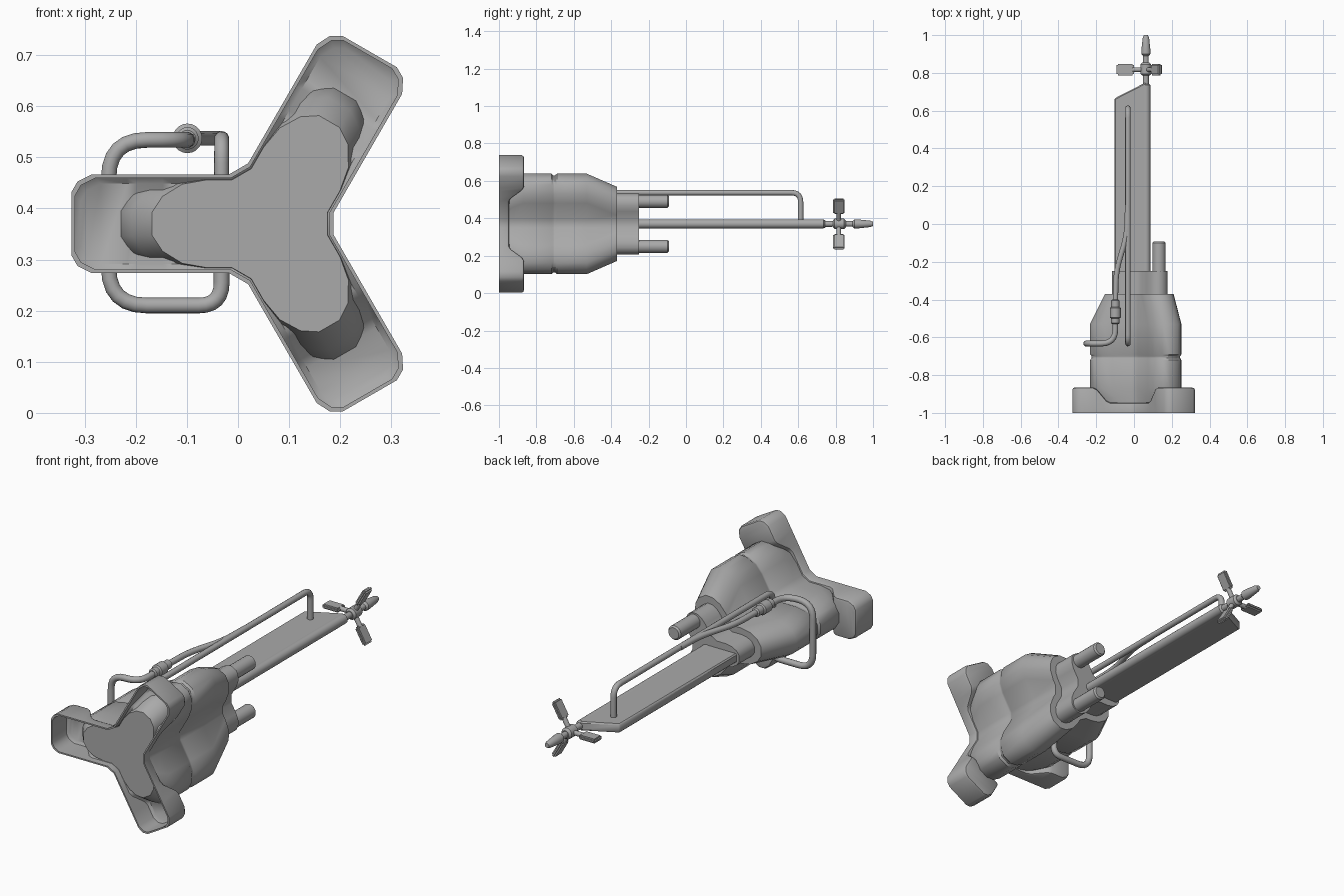
import bpy, bmesh
from math import sin, cos, pi, radians
from mathutils import Vector, Matrix

if bpy.data.objects.get("Cube"):
    bpy.data.objects.remove(bpy.data.objects["Cube"])

CX, CZ = 0.063, 0.37          # centre of the three-lobed plan
ARMS = [radians(a) for a in (-60, 60, 180)]

metal = bpy.data.materials.new("plain grey")
metal.use_nodes = True
GREY = (0.4, 0.4, 0.4, 1)
metal.diffuse_color = GREY
metal.node_tree.nodes["Principled BSDF"].inputs["Base Color"].default_value = GREY


def finish(name, bm, angle=35):
    bmesh.ops.recalc_face_normals(bm, faces=bm.faces)
    mesh = bpy.data.meshes.new(name)
    bm.to_mesh(mesh)
    bm.free()
    mesh.materials.append(metal)
    obj = bpy.data.objects.new(name, mesh)
    bpy.context.collection.objects.link(obj)
    bpy.ops.object.select_all(action='DESELECT')
    obj.select_set(True)
    bpy.context.view_layer.objects.active = obj
    bpy.ops.object.shade_smooth_by_angle(angle=radians(angle))
    return obj


def place(d, s, a, y):
    """Point at distance d along an arm and s across it."""
    return (CX + d * cos(a) - s * sin(a), y, CZ + d * sin(a) + s * cos(a))


def tri_loft(name, rings):
    """Loft rings of three mirrored arms; each ring is a list of (d, s, y)."""
    bm = bmesh.new()
    loops = []
    for half in rings:
        arm = [(d, -s, y) for d, s, y in half] + [(d, s, y) for d, s, y in reversed(half)]
        loops.append([bm.verts.new(place(d, s, a, y)) for a in ARMS for d, s, y in arm])
    n = len(loops[0])
    for lo, hi in zip(loops, loops[1:]):
        for i in range(n):
            j = (i + 1) % n
            bm.faces.new((lo[i], lo[j], hi[j], hi[i]))
    k = n // 3
    for loop in (loops[0], loops[-1]):      # caps: strips across arms, hexagon in the middle
        bm.faces.new([loop[i] for a in range(3) for i in (a * k, a * k + k - 1)])
        for a in range(3):
            p = loop[a * k:(a + 1) * k]
            for i in range(k // 2 - 1):
                bm.faces.new((p[i], p[i + 1], p[k - 2 - i], p[k - 1 - i]))
    return finish(name, bm)


def round_arm(y, r, w):
    """Half outline of an arm with a rounded tip."""
    tip = [(w * 1.3 * (1 - sin(t)), w * cos(t)) for t in (0, 0.45, 0.9, 1.3)]
    return [(0.577 * w + 0.025, w, y)] + [(r - e, s, y) for e, s in tip]


# Three-lobed body with a groove, a tapered rear and a stepped end block
tri_loft("body", [round_arm(*p) for p in (
    (-0.97, 0.235, 0.086), (-0.92, 0.275, 0.09), (-0.87, 0.30, 0.092), (-0.72, 0.30, 0.092),
    (-0.71, 0.291, 0.087), (-0.70, 0.291, 0.087), (-0.69, 0.30, 0.092),
    (-0.53, 0.30, 0.092), (-0.37, 0.22, 0.088))])
tri_loft("rear_block", [round_arm(y, 0.182, 0.056) for y in (-0.4, -0.25)])


# Front guard: shallow open tray, deeper at the arm ends
def tray(inset, depth=None):
    r, w = 0.389 - inset, 0.0965 - inset
    pts = [(0.577 * w + 0.025, w), (0.19, w), (0.21, w), (0.26, w), (0.28, w),
           (r - 0.04, w), (r - 0.012, w - 0.014), (r, w - 0.035)]
    out = []
    for d, s in pts:
        t = min(max((d - 0.19) / 0.09, 0), 1)
        back = -0.945 + 0.08 * t * t * (3 - 2 * t)
        out.append((d, s, -1 if depth is None else back - depth))
    return out


tri_loft("front_guard", [tray(0.018, 0.012), tray(0.007, 0.022), tray(0.007), tray(0),
                         tray(0, 0.014), tray(0.004, 0.004), tray(0.014, 0)])


def turned(name, profile, x=CX, z=CZ, sides=20):
    """Solid of revolution along y from (y, radius) pairs."""
    bm = bmesh.new()
    loops = [[bm.verts.new((x + r * cos(2 * pi * i / sides), y, z + r * sin(2 * pi * i / sides)))
              for i in range(sides)] for y, r in profile]
    for lo, hi in zip(loops, loops[1:]):
        for i in range(sides):
            j = (i + 1) % sides
            bm.faces.new((lo[i], lo[j], hi[j], hi[i]))
    bm.faces.new(loops[0])
    bm.faces.new(loops[-1])
    return finish(name, bm)


# Two stub barrels on the right-hand lobes
for label, a in (("lower", ARMS[0]), ("upper", ARMS[1])):
    bx, _, bz = place(0.139, 0, a, 0)
    turned(label + "_barrel", [(-0.3, 0.035), (-0.1, 0.035), (-0.092, 0.028)], bx, bz)

# Central rod, hub and pointed nose
turned("centre_rod", [(-0.3, 0.024), (0.735, 0.024), (0.742, 0.016), (0.79, 0.015)])
turned("hub", [(0.785, 0.018), (0.795, 0.028), (0.845, 0.028), (0.855, 0.018)])
turned("nose", [(0.85, 0.015), (0.89, 0.015), (0.9, 0.024), (0.92, 0.024),
                (0.985, 0.017), (1.0, 0.011)])

# Flat bar with a slanted end beside the rod
bm = bmesh.new()
plan = [(-0.103, -0.3), (0.063, -0.3), (0.063, 0.75), (-0.103, 0.665)]
bar = bm.faces.new([bm.verts.new((x, y, CZ - 0.022)) for x, y in plan])
top = bmesh.ops.extrude_face_region(bm, geom=[bar])["geom"]
bmesh.ops.translate(bm, vec=(0, 0, 0.044), verts=[v for v in top if isinstance(v, bmesh.types.BMVert)])
bmesh.ops.bevel(bm, geom=bm.edges[:], offset=0.006, segments=1, affect='EDGES')
finish("flat_bar", bm)

# Three paddles on stems
for i, a in enumerate(ARMS):
    turn = Matrix.Translation((CX, 0.817, CZ)) @ Matrix.Rotation(-a, 4, 'Y')
    bm = bmesh.new()
    bmesh.ops.create_cube(bm, size=1, matrix=Matrix.Translation((0.11, 0, 0))
                          @ Matrix.Diagonal((0.092, 0.062, 0.022, 1)))
    bmesh.ops.bevel(bm, geom=bm.edges[:], offset=0.007, segments=2, affect='EDGES')
    bmesh.ops.create_cone(bm, cap_ends=True, segments=12, radius1=0.012, radius2=0.012, depth=0.07,
                          matrix=Matrix.Translation((0.04, 0, 0)) @ Matrix.Rotation(pi / 2, 4, 'Y'))
    bmesh.ops.transform(bm, matrix=turn, verts=bm.verts)
    finish("paddle_%d" % (i + 1), bm)


def pipe(name, corners, radius, bend):
    """Round tube along a path with filleted corners."""
    pts = [Vector(c) for c in corners]
    path = [pts[0]]
    for a, b, c in zip(pts, pts[1:], pts[2:]):
        r = min(bend, (a - b).length / 2, (c - b).length / 2)
        p, q = b + (a - b).normalized() * r, b + (c - b).normalized() * r
        for i in range(7):
            t = i / 6
            path.append(p * (1 - t) ** 2 + b * (2 * t * (1 - t)) + q * t * t)
    path.append(pts[-1])
    path = [p for i, p in enumerate(path) if i == 0 or (p - path[i - 1]).length > 1e-4]
    sides, loops, bm = 12, [], bmesh.new()
    side = None
    for i, p in enumerate(path):
        along = (path[min(i + 1, len(path) - 1)] - path[max(i - 1, 0)]).normalized()
        side = along.orthogonal() if side is None else side - along * side.dot(along)
        side.normalize()
        up = along.cross(side)
        loops.append([bm.verts.new(p + radius * (side * cos(2 * pi * k / sides) + up * sin(2 * pi * k / sides)))
                      for k in range(sides)])
    for lo, hi in zip(loops, loops[1:]):
        for k in range(sides):
            j = (k + 1) % sides
            bm.faces.new((lo[k], lo[j], hi[j], hi[k]))
    bm.faces.new(loops[0])
    bm.faces.new(loops[-1])
    finish(name, bm, 50)


# Straight pipe over the bar, branch hose, and loop around the left-hand lobe
PZ = 0.537
pipe("straight_pipe", [(-0.032, 0.613, CZ), (-0.032, 0.613, PZ), (-0.032, -0.633, PZ),
                       (-0.032, -0.633, 0.44)], 0.0145, 0.05)
pipe("branch_hose", [(-0.034, 0.1, PZ), (-0.038, -0.06, PZ), (-0.095, -0.25, PZ),
                     (-0.099, -0.44, PZ)], 0.0145, 0.07)
pipe("loop_hose", [(-0.099, -0.48, PZ - 0.003), (-0.099, -0.633, PZ - 0.003), (-0.253, -0.633, PZ - 0.003),
                   (-0.253, -0.633, 0.21), (-0.032, -0.633, 0.21), (-0.032, -0.633, 0.3)], 0.0155, 0.075)
turned("hose_fitting", [(-0.53, 0.016), (-0.525, 0.022), (-0.5, 0.022), (-0.495, 0.029), (-0.445, 0.029),
                        (-0.44, 0.022), (-0.405, 0.022), (-0.40, 0.015)], -0.099, PZ)
